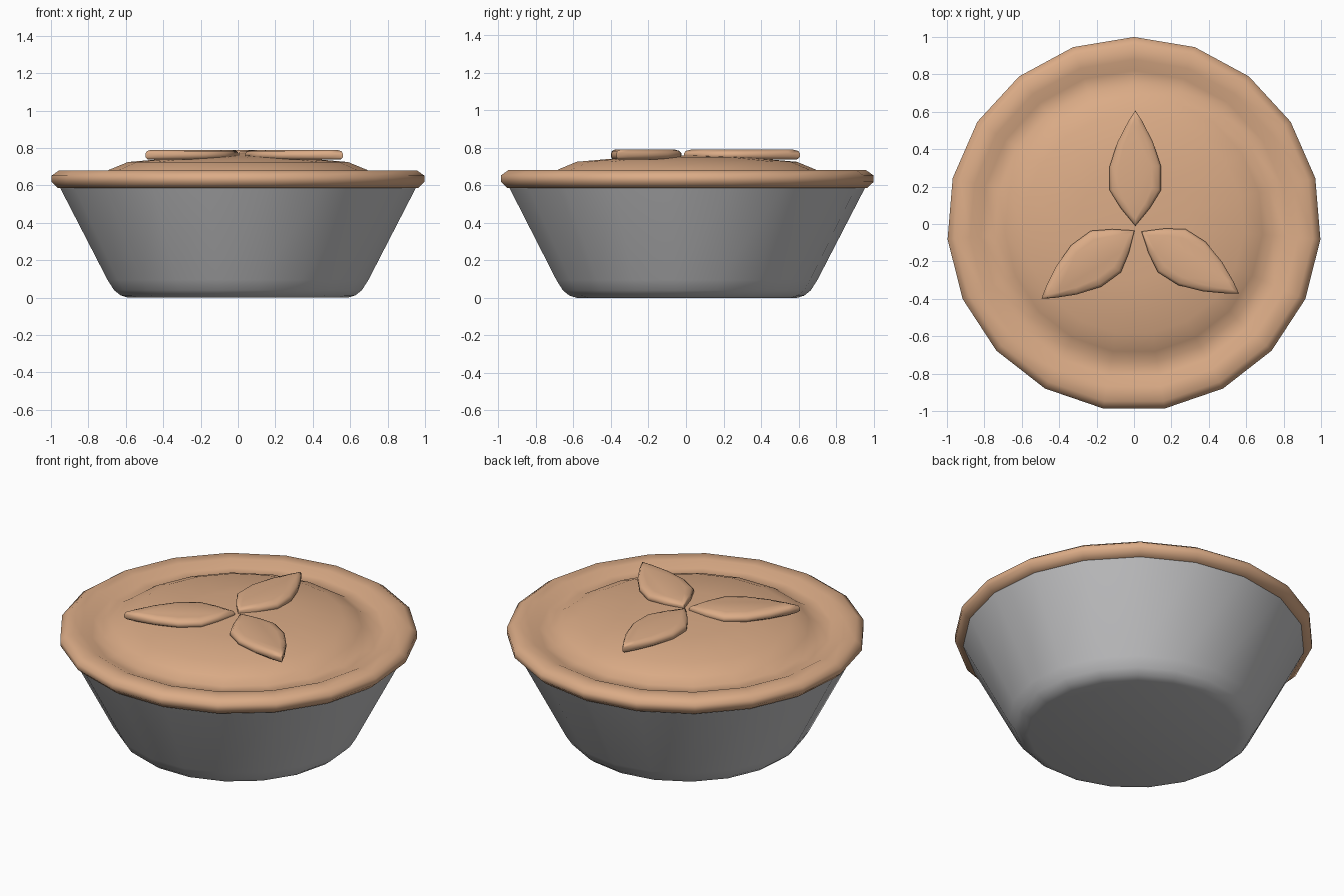
import bpy
import math

if "Cube" in bpy.data.objects:
    bpy.data.objects.remove(bpy.data.objects["Cube"])

SIDES = 19


def material(name, rgb):
    m = bpy.data.materials.new(name)
    m.diffuse_color = (*rgb, 1)
    m.use_nodes = True
    m.node_tree.nodes["Principled BSDF"].inputs["Base Color"].default_value = m.diffuse_color
    return m


CRUST = material("baked crust", (0.71, 0.41, 0.24))
METAL = material("grey metal", (0.55, 0.55, 0.56))


def add_object(name, verts, faces, mat, angle):
    mesh = bpy.data.meshes.new(name)
    mesh.from_pydata(verts, [], faces)
    mesh.materials.append(mat)
    obj = bpy.data.objects.new(name, mesh)
    bpy.context.collection.objects.link(obj)
    bpy.ops.object.select_all(action='DESELECT')
    obj.select_set(True)
    bpy.context.view_layer.objects.active = obj
    bpy.ops.object.shade_smooth_by_angle(angle=math.radians(angle))
    return obj


def stack(rings):
    """Join equal-length rings listed bottom to top, bridging them with quads."""
    n = len(rings[0])
    verts = [v for ring in rings for v in ring]
    faces = [(k * n + i, k * n + (i + 1) % n, (k + 1) * n + (i + 1) % n, (k + 1) * n + i)
             for k in range(len(rings) - 1) for i in range(n)]
    return verts, faces


def lathe(name, profile, mat, base=False, peak=None):
    rings = [[(r * math.sin(-2 * math.pi * i / SIDES), r * math.cos(2 * math.pi * i / SIDES), z)
              for i in range(SIDES)] for r, z in profile]
    verts, faces = stack(rings)
    if base:
        faces.append(tuple(reversed(range(SIDES))))
    if peak is not None:
        last = len(verts)
        verts.append((0, 0, peak))
        faces += [(last - SIDES + i, last - SIDES + (i + 1) % SIDES, last) for i in range(SIDES)]
    return add_object(name, verts, faces, mat, 60)


# Tapered tin with a rounded foot
lathe("pie_tin", [(0.59, 0.0), (0.63, 0.012), (0.665, 0.04), (0.70, 0.095), (0.955, 0.588)],
      METAL, base=True)

# Crust: rolled rim, shallow groove, domed lid
lathe("pie_crust", [(0.93, 0.585), (0.965, 0.585), (1.0, 0.618), (1.0, 0.652), (0.96, 0.68),
                    (0.88, 0.68), (0.82, 0.652), (0.745, 0.65), (0.69, 0.684), (0.59, 0.725),
                    (0.30, 0.75)], CRUST, peak=0.76)

# Pastry leaves
HALF = [(0.093, 0.077), (0.19, 0.137), (0.32, 0.137), (0.45, 0.094), (0.56, 0.037)]
OUTLINE = [(0, 0)] + [(a, -w) for a, w in HALF] + [(0.617, 0)] + [(a, w) for a, w in reversed(HALF)]


def leaf(name, x, y, degrees):
    # each layer: height, lengthwise scale, widthwise scale
    layers = [(0.738, 0.95, 0.85), (0.75, 1, 1), (0.77, 1, 1), (0.783, 0.97, 0.90), (0.79, 0.88, 0.65)]
    rings = [[(0.308 + (a - 0.308) * sa, w * sw, z) for a, w in OUTLINE] for z, sa, sw in layers]
    verts, faces = stack(rings)
    n = len(OUTLINE)
    faces.append(tuple(reversed(range(n))))
    faces.append(tuple(range(len(verts) - n, len(verts))))
    obj = add_object(name, verts, faces, CRUST, 75)
    obj.location = (x, y, 0)
    obj.rotation_euler[2] = math.radians(degrees)


leaf("leaf_back", 0.007, -0.01, 90)
leaf("leaf_right", 0.04, -0.04, -32.4)
leaf("leaf_left", 0.003, -0.035, 216.2)
